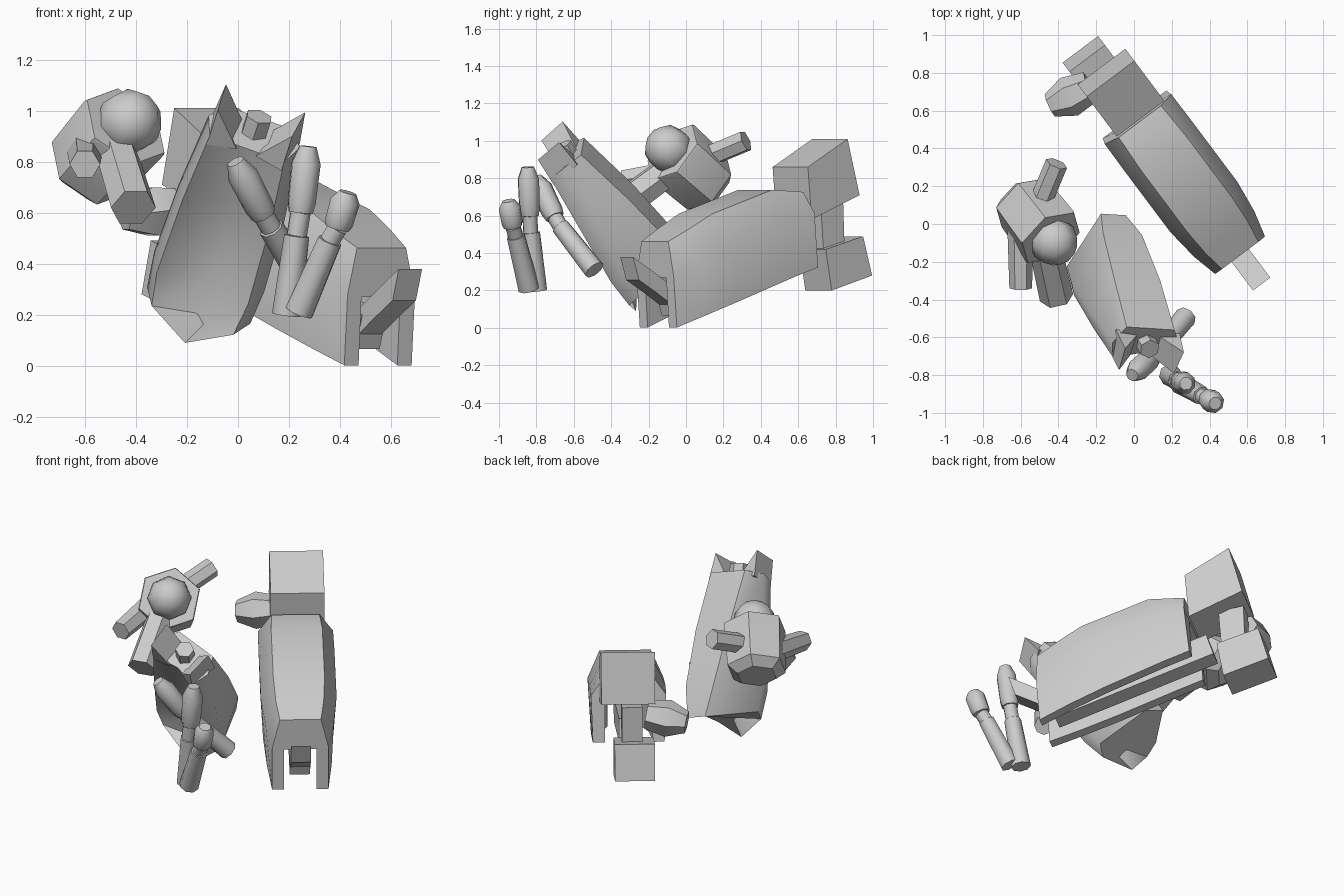
import bpy, bmesh, math
from mathutils import Vector, Matrix

if "Cube" in bpy.data.objects:
    bpy.data.objects.remove(bpy.data.objects["Cube"])


def finish(name, bm, angle=35):
    bmesh.ops.recalc_face_normals(bm, faces=bm.faces)
    me = bpy.data.meshes.new(name)
    bm.to_mesh(me)
    bm.free()
    ob = bpy.data.objects.new(name, me)
    bpy.context.collection.objects.link(ob)
    bpy.ops.object.select_all(action='DESELECT')
    ob.select_set(True)
    bpy.context.view_layer.objects.active = ob
    bpy.ops.object.shade_smooth_by_angle(angle=math.radians(angle))
    return ob


def loft(name, rings, angle=35):
    """Skin a list of closed rings and cap both ends."""
    bm = bmesh.new()
    vs = [[bm.verts.new(p) for p in r] for r in rings]
    n = len(rings[0])
    for a, b in zip(vs, vs[1:]):
        for i in range(n):
            j = (i + 1) % n
            bm.faces.new((a[i], a[j], b[j], b[i]))
    bm.faces.new(vs[0])
    bm.faces.new(vs[-1])
    return finish(name, bm, angle)


def tube(name, pts, radii, sides=6, turn=0.0, angle=50):
    """Rings of given radius at points along one straight axis."""
    pts = [Vector(p) for p in pts]
    q = (pts[-1] - pts[0]).to_track_quat('Z', 'Y')
    rings = []
    for p, r in zip(pts, radii):
        rings.append([p + q @ Vector((r * math.cos(turn + math.tau * i / sides),
                                      r * math.sin(turn + math.tau * i / sides), 0))
                      for i in range(sides)])
    return loft(name, rings, angle)


def rod(name, a, b, r1, r2=None, sides=6, turn=0.0):
    return tube(name, [a, b], [r1, r2 or r1], sides, turn)


# ---- frame of the large hull: s sideways, h forward (level), tilt tau
SIDE, FWD = Vector((.8, .6, 0)), Vector((.6, -.8, 0))
TAU = math.radians(18)
MID = .35


def level(s, h, z):
    return SIDE * s + FWD * h + Vector((0, 0, z))


def hull(w, t, u):
    return level(MID + w, t * math.cos(TAU) + u * math.sin(TAU),
                 u * math.cos(TAU) - t * math.sin(TAU))


# large hull: channel open underneath
rings = []
for tb, tm, tt, wb, wm, wt, ub, um, ut in (
        (-.54, -.60, -.62, .21, .22, .14, .165, .45, .563),
        (-.38, -.40, -.42, .21, .222, .15, .165, .48, .64),
        (0, 0, 0, .205, .222, .15, .155, .48, .642),
        (.22, .20, .17, .19, .20, .14, .148, .45, .61),
        (.425, .36, .305, .165, .165, .12, .14, .41, .585)):
    half = [(wb, tb, ub), (wm, tm, um), (wt, tt, ut)]
    inner = [(wb - .07, tb, ub), (wb - .07, tm, .40)]
    outer = half + [(-w, t, u) for w, t, u in reversed(half)]
    inn = [(-w, t, u) for w, t, u in inner] + list(reversed(inner))
    rings.append([hull(*p) for p in outer + inn])
loft("large_hull", rings, 50)


def bar(name, ends, w, k):
    """Rectangular bar through (t, u) points in the hull's middle plane."""
    return loft(name, [[hull(a * w, t, u + b * k) for a, b in ((-1, -1), (1, -1), (1, 1), (-1, 1))]
                       for t, u in ends])


bar("core_bar", [(-.66, .25), (.34, .25)], .06, .07)
bar("front_tongue", [(.30, .26), (.42, .40), (.51, .50)], .057, .065)


def block(name, profile, s0, s1):
    return loft(name, [[level(s, h, z) for h, z in profile] for s in (s0, s1)])


# rear blocks and their link
block("upper_rear_block", [(-.425, .86), (-.69, 1.01), (-.77, .71), (-.45, .58)], .205, .52)
block("lower_rear_block", [(-.60, .42), (-.85, .49), (-.91, .28), (-.64, .20)], .21, .445)
block("rear_link", [(-.60, .66), (-.75, .68), (-.76, .42), (-.62, .40)], .28, .40)
tube("side_stub", [level(.25, -.72, .62), level(.13, -.745, .605), level(.02, -.77, .59)],
     [.085, .11, .065])

# ---- small hull, own frame: d along, w across, n out of the back
D = Vector((.27, -.47, .84)).normalized()
W = Vector((.94, -.06, -.333)).normalized()
N = D.cross(W)
WC = -.21


def shell(d, w, n):
    return D * d + W * (WC + w) + N * n


rings = []
# per station: (d,n) of front middle, front edge, side, back, then half widths
for fm, fe, sd, bk, we, ws, wb in (
        ((.145, -.24), (.24, -.22), (.27, -.14), (.21, .155), .17, .215, .07),
        ((.38, -.10), (.40, -.24), (.44, -.16), (.40, .14), .19, .23, .11),
        ((.75, -.15), (.75, -.25), (.75, -.15), (.75, .055), .18, .22, .13),
        ((1.04, -.22), (1.06, -.26), (1.09, -.16), (1.10, -.055), .155, .19, .135)):
    half = [(fe[0], we, fe[1]), (sd[0], ws, sd[1]), (bk[0], wb, bk[1])]
    rings.append([shell(fm[0], 0, fm[1])] + [shell(*p) for p in half]
                 + [shell(d, -w, n) for d, w, n in reversed(half)])
loft("small_hull", rings, 50)

# raised corners and knob on the small hull
for side, nm in ((-1, "left"), (1, "right")):
    base = [shell(1.02, side * .155, -.262), shell(1.03, side * .04, -.235),
            shell(1.06, side * .04, -.10), shell(1.07, side * .18, -.09)]
    front, top = shell(1.185, side * .155, -.27), shell(1.225, side * .165, -.12)
    loft(nm + "_spike", [base, [front, front.lerp(base[1], .06), top.lerp(base[2], .06), top]])
rod("top_knob", shell(1.0, 0, -.15), shell(1.155, 0, -.15), .055)

# ---- hexagonal drum with chamfered ends, dome and three limbs
AX = Vector((.5, -.65, .57)).normalized()
C = Vector((-.50, .005, .87))
tube("hex_drum", [C + AX * k for k in (-.215, -.165, .11, .12)], [.12, .18, .19, .185],
     turn=.3, angle=30)
bm = bmesh.new()
bmesh.ops.create_uvsphere(bm, u_segments=8, v_segments=6, radius=.13,
                          matrix=Matrix.Translation(C + AX * .15)
                          @ AX.to_track_quat('Z', 'Y').to_matrix().to_4x4())
finish("drum_dome", bm, 60)
rod("back_limb", (-.51, .08, .90), (-.41, .32, 1.0), .06)
rod("left_limb", (-.60, -.03, .84), (-.60, -.34, .79), .07, .06)
rod("front_limb", (-.48, -.08, .85), (-.41, -.39, .62), .085, .09)

# ---- jointed fingers: lower rod, thin joint, rounded tip segment
FINGERS = (
    ("outer", (.24, -.84, .21), (.36, -.91, .49), (.39, -.925, .54), (.43, -.95, .68)),
    ("middle", (.19, -.80, .20), (.23, -.83, .51), (.245, -.835, .60), (.275, -.845, .86)),
    ("inner", (.275, -.49, .31), (.13, -.67, .54), (.10, -.70, .59), (-.01, -.80, .80)),
)
for nm, a, b, c, d in FINGERS:
    rod(nm + "_finger_base", a, b, .058, .05, 8)
    rod(nm + "_finger_joint", b, c, .042, sides=8)
    c, d = Vector(c), Vector(d)
    tube(nm + "_finger_tip", [c, c.lerp(d, .15), c.lerp(d, .75), d], [.05, .058, .06, .035], 8)
